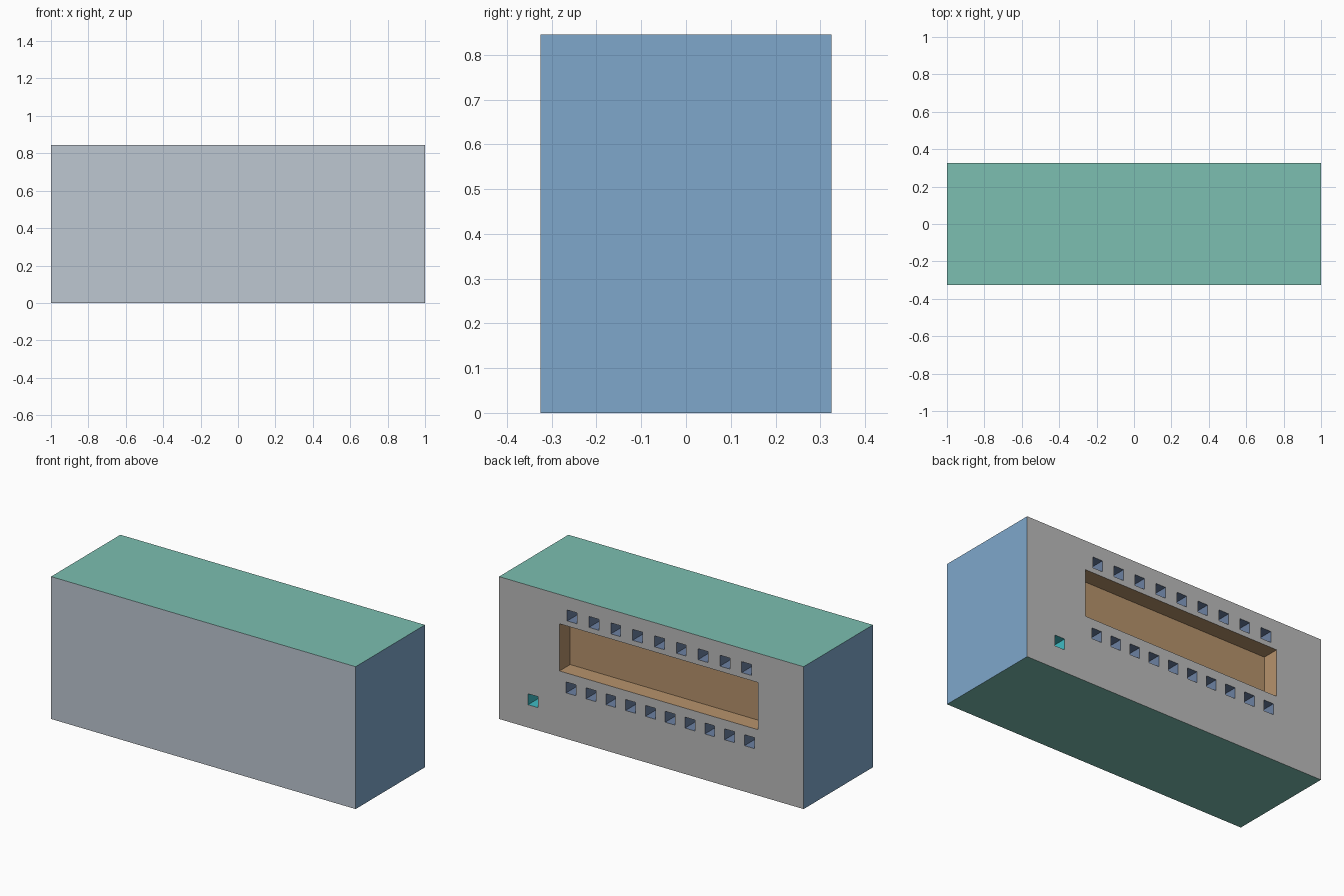
import bpy, bmesh
from mathutils import Matrix, Vector

if "Cube" in bpy.data.objects:
    bpy.data.objects.remove(bpy.data.objects["Cube"])

HX, HY, H = 1.0, 0.325, 0.845   # half width, half depth, height
DEPTH = 0.10                    # how far the pockets go in from the back
HOLE = 0.065                    # small socket size


def material(name, rgb):
    mat = bpy.data.materials.new(name)
    mat.diffuse_color = (*rgb, 1)
    mat.use_nodes = True
    mat.node_tree.nodes["Principled BSDF"].inputs["Base Color"].default_value = mat.diffuse_color
    return mat


def boxes(name, specs, mat=None):
    """One object made of boxes, each given as (centre, size)."""
    bm = bmesh.new()
    for centre, size in specs:
        bmesh.ops.create_cube(
            bm, size=1,
            matrix=Matrix.Translation(centre) @ Matrix.Diagonal((*size, 1)))
    mesh = bpy.data.meshes.new(name)
    bm.to_mesh(mesh)
    bm.free()
    if mat:
        mesh.materials.append(mat)
    obj = bpy.data.objects.new(name, mesh)
    bpy.context.collection.objects.link(obj)
    return obj


def pocket(x, z, w, h):
    """Box that reaches DEPTH into the back face."""
    return Vector((x, HY, z)), (w, 2 * DEPTH, h)


def row(x0, x1, z, count):
    step = (x1 - x0) / (count - 1)
    return [pocket(x0 + i * step, z, HOLE, HOLE) for i in range(count)]


# Main block, coloured by side
body = boxes("body", [(Vector((0, 0, H / 2)), (2 * HX, 2 * HY, H))])
for mat in (material("back_grey", (0.5, 0.5, 0.5)),
            material("front_grey_blue", (0.51, 0.57, 0.64)),
            material("side_blue", (0.21, 0.39, 0.6)),
            material("top_green", (0.2, 0.52, 0.44))):
    body.data.materials.append(mat)
for p in body.data.polygons:
    n = p.normal
    p.material_index = (3 if abs(n.z) > 0.5 else 2 if abs(n.x) > 0.5
                        else 1 if n.y < 0 else 0)

# Long recess, two socket rows and a single side socket on the back
cutters = [
    boxes("recess_cutter", [pocket(-0.048, 0.531, 1.302, 0.28)],
          material("recess_tan", (0.47, 0.29, 0.15))),
    boxes("socket_cutter",
          row(0.520, -0.626, 0.734, 9) + row(0.527, -0.644, 0.305, 10),
          material("socket_blue", (0.15, 0.22, 0.36))),
    boxes("side_socket_cutter", [pocket(0.777, 0.168, HOLE, HOLE)],
          material("side_socket_cyan", (0.05, 0.5, 0.55))),
]
bpy.context.view_layer.objects.active = body
for cutter in cutters:
    cutter.hide_render = True
    mod = body.modifiers.new(cutter.name, "BOOLEAN")
    mod.operation = "DIFFERENCE"
    mod.solver = "EXACT"
    mod.material_mode = "TRANSFER"
    mod.object = cutter
    bpy.ops.object.modifier_apply(modifier=mod.name)
    bpy.data.objects.remove(cutter)
